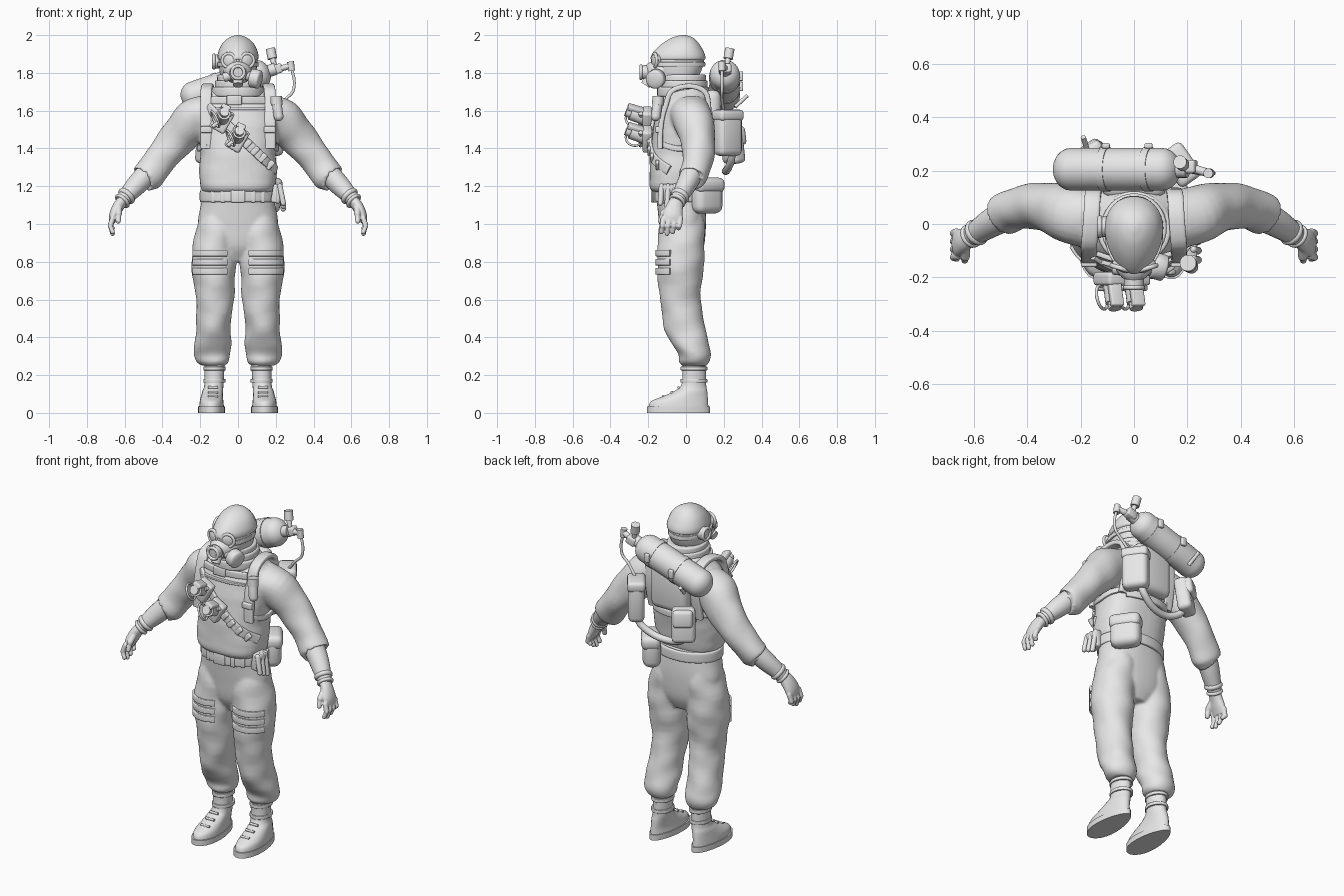
import bpy, bmesh, math
from mathutils import Vector, Euler
from mathutils.bvhtree import BVHTree

if "Cube" in bpy.data.objects:
    bpy.data.objects.remove(bpy.data.objects["Cube"])
X, Y, Z, TAU = Vector((1, 0, 0)), Vector((0, 1, 0)), Vector((0, 0, 1)), math.tau
grey = bpy.data.materials.new("plain_grey")
grey.use_nodes = True
grey.diffuse_color = (0.8, 0.8, 0.8, 1)
grey.node_tree.nodes["Principled BSDF"].inputs["Base Color"].default_value = grey.diffuse_color
parts = []

def finish(name, bm, mirror=False):
    bmesh.ops.recalc_face_normals(bm, faces=bm.faces)
    mesh = bpy.data.meshes.new(name)
    bm.to_mesh(mesh)
    bm.free()
    mesh.materials.append(grey)
    ob = bpy.data.objects.new(name, mesh)
    bpy.context.collection.objects.link(ob)
    if mirror:
        ob.modifiers.new("Mirror", "MIRROR")
    parts.append(ob)
    return ob

def fuse(name, pieces, voxel):
    """Melt overlapping pieces and their mirror images into one soft surface."""
    bm = bmesh.new()
    for piece in pieces:
        bm.from_mesh(piece.data)
        parts.remove(piece)
        bpy.data.objects.remove(piece)
    ob = finish(name, bm, mirror=True)
    remesh = ob.modifiers.new("Remesh", "REMESH")
    remesh.mode, remesh.voxel_size, remesh.use_smooth_shade = "VOXEL", voxel, True
    ob.modifiers.new("Smooth", "SMOOTH").iterations = 4

def smooth_path(rows, step, closed):
    """Catmull-Rom interpolation of rows of numbers."""
    n, out = len(rows), []
    pick = (lambda i: rows[i % n]) if closed else (lambda i: rows[max(0, min(n - 1, i))])
    for i in range(n if closed else n - 1):
        for t in (k / step for k in range(step)):
            out.append([b + t / 2 * (c - a + t * (2 * a - 5 * b + 4 * c - d + t * (3 * (b - c) + d - a)))
                        for a, b, c, d in zip(*(pick(i + j) for j in (-1, 0, 1, 2)))])
    return out if closed else out + [list(rows[-1])]

def loft(name, rows, hint=X, flat=False, step=4, sides=24, power=2, egg=0, fold=0, closed=False, mirror=False):
    """Skin cross-sections (x, y, z, half width, half depth) along a path."""
    rows = smooth_path(rows, step, closed)
    n, bm, loops = len(rows), bmesh.new(), []
    for i, (x, y, z, a, b) in enumerate(rows):
        nxt, prv = rows[(i + 1) % n if closed else min(i + 1, n - 1)], rows[i - 1 if closed else max(i - 1, 0)]
        t = Z if flat else (Vector(nxt[:3]) - Vector(prv[:3])).normalized()
        u = (hint - t * hint.dot(t)).normalized()
        loops.append([])
        for q in (TAU * (k + 0.5) / sides for k in range(sides)):
            c, s = (math.copysign(abs(f) ** (2 / power), f) for f in (math.cos(q), math.sin(q)))
            w = 1 + fold * (math.sin(3 * q + 28 * z) + 0.7 * math.sin(2 * q - 47 * z))
            loops[-1].append(bm.verts.new(Vector((x, y, z)) + u * a * c * w * (1 + egg * s) + t.cross(u) * b * s * w))
    for i in range(n if closed else n - 1):
        p, q = loops[i], loops[(i + 1) % n]
        for k in range(sides):
            bm.faces.new((p[k - 1], p[k], q[k], q[k - 1]))
    if not closed:
        bm.faces.new(loops[0])
        bm.faces.new(loops[-1])
    return finish(name, bm, mirror)

def tube(name, pts, a, b=None, **kw):
    return loft(name, [(*p, a, b or a) for p in pts], **{"sides": 10, **kw})

def strap(name, pts, a, b, **kw):
    return tube(name, pts, a, b, power=5, sides=16, **kw)

def rod(name, p, q, r, **kw):
    return tube(name, (p, q), r, step=1, sides=20, hint=Vector((0.3, 0.8, 0.5)), **kw)

def capsule(name, p, q, r, cap=1, **kw):
    """Round-ended rod."""
    d, rows = (Vector(q) - Vector(p)).normalized(), []
    for end, sign in ((p, -1), (q, 1)):
        for k in range(6)[::sign]:
            c, s = math.cos(k * TAU / 24), math.sin(k * TAU / 24)
            rows.append((*(Vector(end) + d * sign * s * r * cap), r * c, r * c))
    return loft(name, rows, step=1, **{"hint": Y, **kw})

def ring(name, centre, axis, radius, r, **kw):
    axis = Vector(axis).normalized()
    e = axis.orthogonal().normalized() * radius
    turns = [k * TAU / 12 for k in range(12)]
    pts = [Vector(centre) + e * math.cos(q) + axis.cross(e) * math.sin(q) for q in turns]
    return tube(name, pts, r, hint=axis, closed=True, step=2, **kw)

def hoop(name, x, y, z, rx, ry, a, b, **kw):
    """Flat band around a vertical body part."""
    pts = [(x + rx * math.cos(k * TAU / 16), y + ry * math.sin(k * TAU / 16), z) for k in range(16)]
    return strap(name, pts, a, b, hint=Z, closed=True, step=2, **kw)

def box(name, loc, size, rot=(0, 0, 0), bevel=0.006):
    bm = bmesh.new()
    bmesh.ops.create_cube(bm, size=1)
    bmesh.ops.scale(bm, vec=size, verts=bm.verts)
    bmesh.ops.bevel(bm, geom=bm.edges[:], offset=bevel, segments=3, affect="EDGES", profile=0.5)
    turn = Euler([math.radians(r) for r in rot]).to_matrix()
    for v in bm.verts:
        v.co = turn @ v.co + Vector(loc)
    return finish(name, bm)

# Shirt with rolled sleeves
shirt = loft("shirt_torso", [(0, -.04, 1.16, .175, .12), (0, -.05, 1.19, .195, .142), (0, -.045, 1.26, .205, .148),
             (0, -.03, 1.4, .2, .158), (0, -.01, 1.55, .22, .155), (0, 0, 1.64, .21, .14), (0, .01, 1.7, .15, .11),
             (0, 0, 1.76, .08, .08)], flat=True, sides=40, power=2.4, fold=.008)
tree = BVHTree.FromPolygons([v.co for v in shirt.data.vertices], [p.vertices[:] for p in shirt.data.polygons])

def on_shirt(x, z, side=-1, lift=.006):
    hit = tree.ray_cast(Vector((x, side, z)), Vector((0, -side, 0)))[0]
    return (x, (hit.y if hit else 0) + side * lift, z)

sleeve = loft("sleeve", [(.15, .01, 1.6, .09, .11), (.23, .035, 1.55, .117, .108), (.3, .06, 1.475, .103, .096),
              (.38, .066, 1.38, .089, .086), (.44, .055, 1.305, .083, .078), (.485, .035, 1.245, .086, .074),
              (.49, .033, 1.24, .06, .055)], fold=.024)
fuse("shirt", (shirt, sleeve), .009)

# Trousers with thigh strips
seat = loft("seat", [(0, -.01, .8, .08, .07), (0, -.015, .88, .18, .11), (0, -.018, 1, .212, .124),
            (0, -.025, 1.1, .197, .128), (0, -.035, 1.18, .183, .128)], flat=True, sides=40, power=2.3)
leg = loft("leg", [(.13, .045, .25, .06, .065), (.133, .043, .27, .085, .08), (.137, .045, .31, .097, .085),
           (.134, .02, .37, .097, .1), (.13, -.008, .46, .091, .11), (.122, -.03, .6, .1, .107),
           (.128, -.03, .75, .116, .122), (.124, -.026, .87, .119, .124), (.112, -.022, 1, .1, .12),
           (.1, -.02, 1.08, .08, .1)], flat=True, fold=.022, sides=32)
fuse("trousers", (seat, leg), .009)
arc = [math.radians(d) for d in (-125, -100, -75, -50, -25)]
for i in range(3):
    strap("thigh_strip", [(.128 + .119 * math.cos(q), -.03 + .126 * math.sin(q), .75 + .048 * i) for q in arc],
          .017, .007, hint=Z, mirror=True)

# Boots
loft("boots", [(.14, -.04, .03, .065, .16), (.14, -.035, .06, .062, .153), (.138, -.008, .085, .058, .124),
     (.134, .025, .115, .054, .088), (.127, .042, .155, .05, .065), (.124, .042, .28, .054, .062)],
     flat=True, egg=-.15, mirror=True)
loft("boot_soles", [(.14, -.04, z, .07, .168) for z in (0, .033)], flat=True, step=1, egg=-.18, mirror=True)
for z in (.17, .235):
    hoop("boot_strap", .125, .042, z, .053, .065, .01, .006, mirror=True)
for y, z in ((-.12, .088), (-.075, .11), (-.04, .135)):
    rod("boot_lace", (.105, y, z), (.16, y, z), .007, mirror=True)

# Forearms and hands
loft("forearms", [(.44, .05, 1.31, .06, .06), (.52, .012, 1.225, .057, .055), (.58, -.025, 1.16, .046, .046),
     (.62, -.05, 1.115, .034, .038)], fold=.008, mirror=True)
ring("wrist_cuff", (.59, -.032, 1.148), (.65, -.45, -.7), .037, .015, mirror=True)
ring("wrist_band", (.612, -.046, 1.122), (.65, -.45, -.7), .037, .01, mirror=True)
hand = [loft("palm", [(.605, -.045, 1.13, .03, .035), (.635, -.06, 1.09, .03, .045), (.657, -.07, 1.045, .026, .052),
             (.667, -.075, 1.01, .016, .046)])]
for y, tip in zip((-.12, -.09, -.06, -.03), (.958, .948, .958, .978)):
    hand += [capsule("finger", (.664, y, 1.03), (.676, y - .005, .99), .0145, sides=12),
             capsule("finger", (.676, y - .005, .99), (.664, y - .01, tip), .0125, sides=12)]
hand += [capsule("thumb", (.63, -.085, 1.09), (.632, -.122, 1.055), .018, sides=12),
         capsule("thumb", (.632, -.122, 1.055), (.634, -.135, 1.015), .014, sides=12)]
fuse("hands", hand, .004)

# Head, hood and scarf
loft("head", [(0, -.02, 1.68, .075, .08), (0, -.045, 1.75, .086, .1), (0, -.045, 1.82, .098, .13),
     (0, -.042, 1.89, .1, .138), (0, -.03, 1.95, .08, .09)], flat=True, sides=32, egg=.15)
loft("hood_cap", [(0, -.042, 1.868, .1, .138), (0, -.042, 1.877, .107, .146), (0, -.04, 1.905, .105, .138),
     (0, -.03, 1.95, .086, .103), (0, -.02, 1.983, .053, .062), (0, -.015, 1.997, .02, .025),
     (0, -.015, 2, .004, .005)], flat=True, sides=32, egg=.18)
for z, rx, ry in ((1.7, .122, .12), (1.735, .105, .112), (1.765, .092, .103)):
    hoop("scarf_fold", 0, -.015, z, rx, ry, .026, .018)
hoop("head_strap", 0, -.042, 1.845, .102, .137, .012, .007)

# Breathing mask
capsule("mask_lens", (.045, -.153, 1.866), (.05, -.163, 1.866), .036, cap=.4, hint=Z, mirror=True)
ring("lens_frame", (.049, -.166, 1.866), (.3, -1, 0), .036, .009, mirror=True)
loft("mask_face", [(0, -.12, 1.805, .08, .065), (0, -.17, 1.805, .068, .058), (0, -.2, 1.8, .045, .045)])
for name, p, q, r in (
        ("breathing_valve", (0, -.19, 1.805), (0, -.238, 1.803), .037), ("chin_outlet", (0, -.19, 1.775), (0, -.215, 1.735), .026),
        ("filter_stem", (.03, -.17, 1.795), (.09, -.165, 1.77), .026), ("cheek_plug", (-.03, -.17, 1.79), (-.075, -.165, 1.775), .025),
        ("ear_cup", (-.09, -.01, 1.86), (-.13, -.01, 1.86), .038), ("torch_head", (.205, -.15, 1.63), (.202, -.146, 1.675), .031)):
    rod(name, p, q, r)
ring("valve_rim", (0, -.238, 1.803), Y, .033, .009)
ring("ear_cup_rim", (-.128, -.01, 1.86), X, .034, .009)
capsule("valve_centre", (0, -.235, 1.803), (0, -.245, 1.803), .016)
capsule("filter_canister", (.075, -.155, 1.772), (.11, -.165, 1.765), .05, cap=.3)
capsule("shoulder_torch", (.205, -.15, 1.64), (.215, -.16, 1.57), .026)

# Belt, harness and diagonal strap
hoop("belt", 0, -.03, 1.147, .193, .141, .03, .01)
for x, width in ((0, .075), (-.13, .025), (-.08, .025), (.08, .025), (.13, .025)):
    box("belt_fitting", (x, -.175 + 2.2 * x * x, 1.147), (width, .02, .066), (0, 0, 60 * x))
for s in (-1, 1):
    path = [on_shirt(s * .168, z) for z in (1.4, 1.48, 1.56, 1.63)] + [(s * .168, -.075, 1.705), (s * .16, .02, 1.73)]
    path += [(s * .155, .1, 1.7)] + [on_shirt(s * .15, z, 1) for z in (1.62, 1.52, 1.4)]
    strap("shoulder_strap", path, .03, .014)
    box("strap_clasp", on_shirt(s * .168, 1.5, lift=.02), (.06, .025, .035))
    strap("side_strap", [on_shirt(s * .16, 1.43), (s * .205, -.05, 1.4), (s * .2, .04, 1.41), on_shirt(s * .13, 1.43, 1)],
          .015, .008, hint=Z)
across = (-.14, -.07, 0, .07, .14)
for name, z, side, a in (("chest_band", 1.655, -1, .02), ("collar_band", 1.61, -1, .007), ("back_strap", 1.4, 1, .02)):
    strap(name, [on_shirt(x, z, side) for x in across], a, .01, hint=Z)
box("chest_buckle", on_shirt(-.02, 1.655, lift=.014), (.08, .02, .05))
strap("diagonal_strap", [on_shirt(-.16 + .06 * i, 1.62 - .056 * i) for i in range(7)], .026, .009, hint=Z)
for x in (.05, .09, .13, .17):
    box("strap_loop", on_shirt(x, 1.62 - (x + .16) * .93, lift=.016), (.03, .018, .052), (0, 43, 0))

# Chest instruments
for x, z in ((-.085, 1.55), (-.005, 1.45)):
    box("instrument_base", (x, -.205, z), (.09, .05, .125), (0, 30, 0), .012)
    rod("instrument_barrel", (x, -.2, z), (x + .012, -.295, z + .035), .034)
    rod("instrument_cap", (x + .01, -.28, z + .03), (x + .014, -.318, z + .045), .025)
    box("instrument_grip", (x + .015, -.25, z + .055), (.05, .12, .025), (-18, 25, 0))
    ring("instrument_loop", (x - .035, -.275, z + .005), (.85, .2, .4), .045, .006)
    rod("instrument_pin", (x - .05, -.24, z - .035), (x + .05, -.24, z + .035), .011)

# Belt tools and bags
for y, z in ((-.13, 1.11), (-.095, 1.095), (-.06, 1.08)):
    capsule("belt_tool", (.222, y, 1.2), (.24, y - .005, z), .014)
for name, loc, size, rot, bevel in (
        ("belt_pouch", (.205, -.09, 1.16), (.05, .09, .1), (0, 10, 0), .012), ("back_pad", (0, .14, 1.57), (.24, .09, .28), (0, 0, 0), .04),
        ("waist_bag", (.15, .11, 1.15), (.17, .1, .19), (0, 0, -55), .04), ("waist_bag_flap", (.153, .113, 1.205), (.176, .108, .08), (0, 0, -55), .03),
        ("regulator_case", (.174, .222, 1.48), (.145, .09, .24), (0, 0, -55), .03), ("case_lid", (.174, .222, 1.575), (.152, .1, .06), (0, 0, -55), .02),
        ("side_bag", (-.155, .245, 1.42), (.13, .08, .2), (8, 0, 35), .025), ("side_bag_flap", (-.162, .262, 1.465), (.11, .075, .1), (8, 0, 35), .02)):
    box(name, loc, size, rot, bevel)
tube("breathing_hose", [(.16, .24, 1.4), (.13, .24, 1.34), (.05, .22, 1.29), (-.05, .21, 1.28), (-.13, .23, 1.31),
     (-.155, .24, 1.36)], .02, hint=Z, sides=14)

# Air tank with valve
low, high = Vector((-.235, .205, 1.675)), Vector((.105, .205, 1.79))
axis = (high - low).normalized()
capsule("air_tank", low, high, .08, cap=.85, sides=32)
for p in (low.lerp(high, .38), low.lerp(high, .85)):
    rod("tank_band", p - axis * .014, p + axis * .014, .084)
    box("tank_clip", p + Vector((0, .088, .01)), (.03, .02, .05))
box("valve_body", (.205, .215, 1.82), (.06, .05, .05), (0, -18, 0), .01)
for name, p, q, r in (
        ("tank_neck", high + axis * .05, high + axis * .1, .032), ("valve_stem", (.195, .215, 1.83), (.18, .225, 1.885), .014),
        ("valve_knob", (.182, .223, 1.875), (.172, .232, 1.928), .025), ("valve_outlet", (.215, .21, 1.82), (.28, .19, 1.838), .016),
        ("outlet_fitting", (.278, .19, 1.86), (.284, .19, 1.81), .018), ("strap_end", (-.17, .26, 1.62), (-.19, .325, 1.68), .01)):
    rod(name, p, q, r)
tube("valve_hose", [(.284, .19, 1.82), (.298, .19, 1.76), (.29, .19, 1.7), (.25, .19, 1.66), (.2, .2, 1.6)], .008)

bpy.ops.object.select_all(action="DESELECT")
for ob in parts:
    ob.select_set(True)
bpy.context.view_layer.objects.active = parts[0]
bpy.ops.object.shade_smooth_by_angle(angle=math.radians(40))
